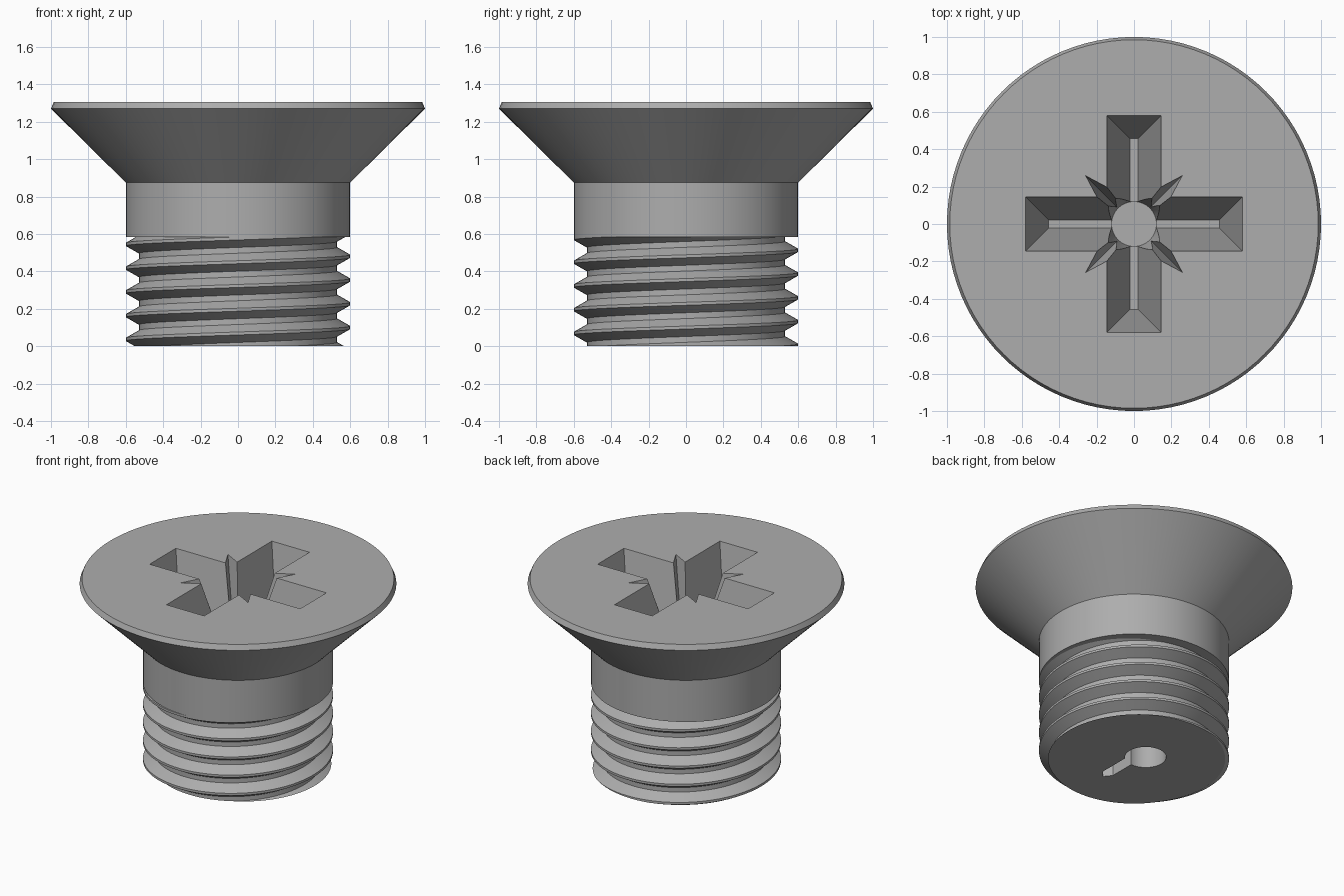
import bpy, bmesh
from math import sin, cos, pi, tau, radians

cube = bpy.data.objects.get("Cube")
if cube:
    bpy.data.objects.remove(cube, do_unlink=True)

steel = bpy.data.materials.new("grey_steel")
steel.use_nodes = True
GREY = (0.42, 0.42, 0.42, 1)
steel.diffuse_color = GREY
steel.node_tree.nodes["Principled BSDF"].inputs["Base Color"].default_value = GREY

TOP, SHANK_END, RADIUS, SEGS = 1.305, 0.585, 0.6, 96


def make_object(name, bm):
    bmesh.ops.recalc_face_normals(bm, faces=bm.faces)
    mesh = bpy.data.meshes.new(name)
    bm.to_mesh(mesh)
    bm.free()
    mesh.materials.append(steel)
    obj = bpy.data.objects.new(name, mesh)
    bpy.context.collection.objects.link(obj)
    return obj


def loft(name, rings):
    """Closed solid through matching rings of points, with flat ends."""
    bm = bmesh.new()
    loops = [[bm.verts.new(p) for p in ring] for ring in rings]
    n = len(loops[0])
    for a, b in zip(loops, loops[1:]):
        for i in range(n):
            j = (i + 1) % n
            bm.faces.new((a[i], a[j], b[j], b[i]))
    bm.faces.new(loops[0][::-1])
    bm.faces.new(loops[-1])
    return make_object(name, bm)


def circle(r, z, x=0, y=0, n=SEGS):
    return [(x + r * cos(tau * i / n), y + r * sin(tau * i / n), z) for i in range(n)]


def rectangle(hx, hy, z):
    return [(hx, hy, z), (-hx, hy, z), (-hx, -hy, z), (hx, -hy, z)]


def star(tip, valley, z):
    return [((valley, tip)[i % 2] * cos(i * pi / 4),
             (valley, tip)[i % 2] * sin(i * pi / 4), z) for i in range(8)]


def cut(target, cutters):
    for cutter in cutters:
        mod = target.modifiers.new("cut", 'BOOLEAN')
        mod.operation = 'DIFFERENCE'
        mod.solver = 'EXACT'
        mod.object = cutter
        cutter.hide_render = True
    graph = bpy.context.evaluated_depsgraph_get()
    result = bpy.data.meshes.new_from_object(target.evaluated_get(graph))
    target.modifiers.clear()
    target.data = result
    for cutter in cutters:
        bpy.data.objects.remove(cutter, do_unlink=True)


# Countersunk head and plain shank
head = loft("head_and_shank", [circle(r, z) for r, z in (
    (RADIUS, SHANK_END), (RADIUS, 0.875), (1.0, 1.27), (0.985, TOP))])

# Cross recess: tapered arms, central cone and four diagonal points
FLOOR, OVER = 0.7, 0.1
draft = 0.124 / (TOP - FLOOR)
grow = draft * OVER
arms = []
for name, hx, hy in (("arm_x", 0.58, 0.145), ("arm_y", 0.145, 0.58)):
    arms.append(loft(name, [
        rectangle(hx - 0.124, hy - 0.124, FLOOR),
        rectangle(hx + grow, hy + grow, TOP + OVER)]))
centre = loft("centre_cone", [circle(0.12, FLOOR - 0.01, n=48),
                              circle(0.21, TOP + OVER, n=48)])
points = loft("diagonal_points", [star(0.11, 0.03, FLOOR + 0.02),
                                  star(0.41, 0.135, TOP + OVER)])
cut(head, arms + [centre, points])

# Right-handed thread: helical grid trimmed flat at both ends
PITCH, ROOT = 0.127, 0.53
profile = [(RADIUS, -0.008), (RADIUS, 0.008), (ROOT, 0.048), (ROOT, 0.079)]
bm = bmesh.new()
columns = []
for i in range(SEGS):
    a = tau * i / SEGS
    columns.append([bm.verts.new((r * cos(a), r * sin(a),
                                  0.1 + PITCH * (turn + i / SEGS) + dz))
                    for turn in range(-3, 7) for r, dz in profile])
for i in range(SEGS):
    a = columns[i]
    b = columns[i + 1] if i + 1 < SEGS else columns[0][len(profile):]
    for k in range(min(len(a), len(b)) - 1):
        bm.faces.new((a[k], b[k], b[k + 1], a[k + 1]))
for z, up in ((0, -1), (SHANK_END, 1)):
    res = bmesh.ops.bisect_plane(
        bm, geom=bm.verts[:] + bm.edges[:] + bm.faces[:],
        plane_co=(0, 0, z), plane_no=(0, 0, up), clear_outer=True)
    rim = [e for e in res["geom_cut"] if isinstance(e, bmesh.types.BMEdge)]
    bmesh.ops.edgeloop_fill(bm, edges=rim)
thread = make_object("thread", bm)

# Keyhole pocket in the end face
slot = [(0.07, 0.08), (-0.01, 0.08), (-0.01, -0.22), (0.03, -0.27), (0.07, -0.22)]
cut(thread, [
    loft("pocket_round", [circle(0.13, z, -0.02, 0.09, 48) for z in (-0.1, 0.2)]),
    loft("pocket_slot", [[(x, y, z) for x, y in slot] for z in (-0.1, 0.15)])])

# Smooth round surfaces, crisp edges
bpy.ops.object.select_all(action='DESELECT')
for obj in (head, thread):
    obj.select_set(True)
bpy.context.view_layer.objects.active = head
bpy.ops.object.shade_smooth_by_angle(angle=radians(25))
